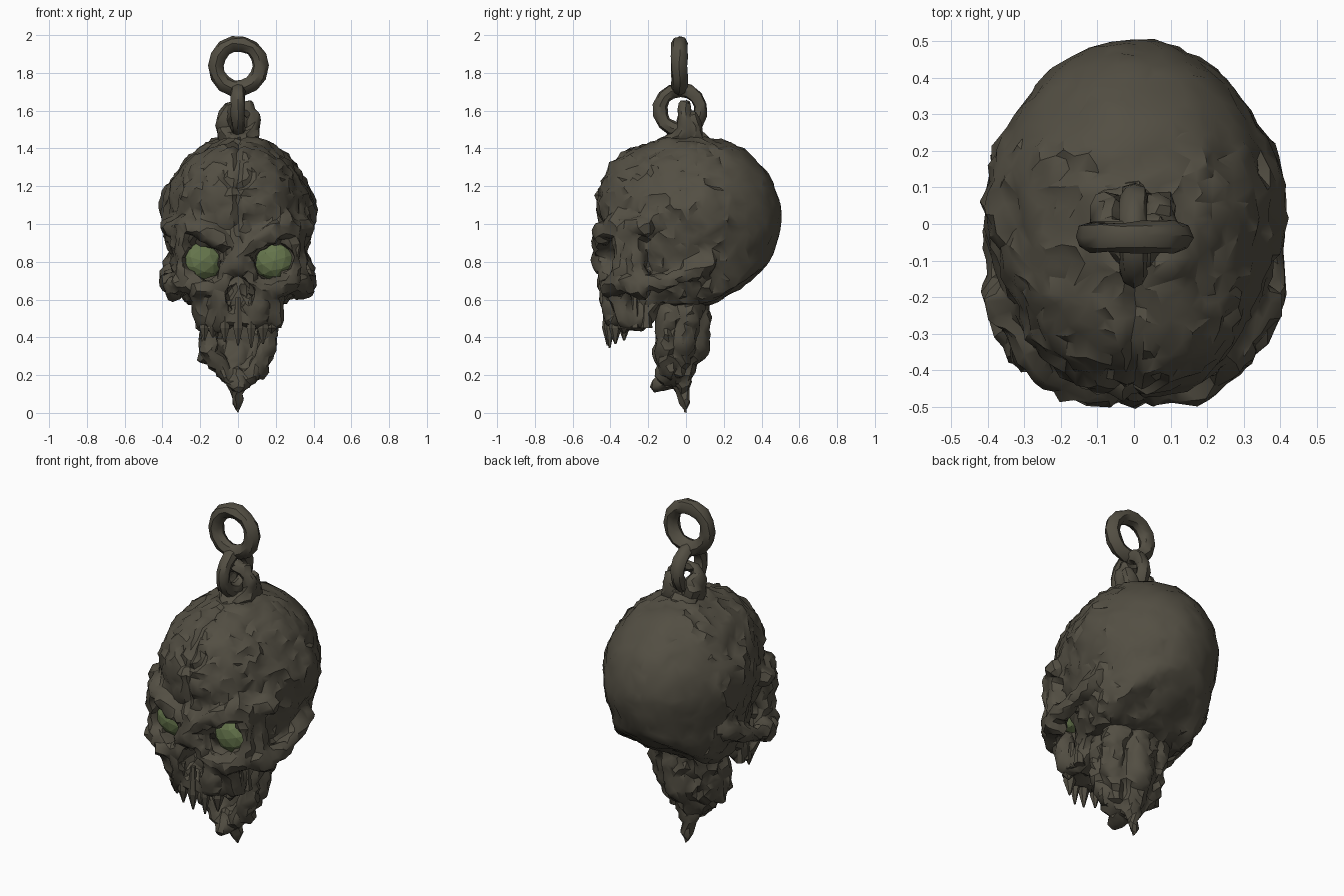
import bpy, bmesh, math, random
from mathutils import Vector, Matrix, noise

if "Cube" in bpy.data.objects:
    bpy.data.objects.remove(bpy.data.objects["Cube"])

random.seed(4)

def material(name, rgb):
    m = bpy.data.materials.new(name)
    m.diffuse_color = (*rgb, 1)
    m.use_nodes = True
    m.node_tree.nodes["Principled BSDF"].inputs["Base Color"].default_value = m.diffuse_color
    return m

IRON = material("dark_bone_iron", (0.086, 0.077, 0.056))
GREEN = material("eye_green", (0.13, 0.178, 0.072))

def make(name, bm, mat=IRON):
    me = bpy.data.meshes.new(name)
    bmesh.ops.recalc_face_normals(bm, faces=bm.faces)
    bm.to_mesh(me)
    bm.free()
    me.materials.append(mat)
    ob = bpy.data.objects.new(name, me)
    bpy.context.collection.objects.link(ob)
    return ob

def apply(ob, kind, **props):
    m = ob.modifiers.new(kind, kind)
    for k, v in props.items():
        setattr(m, k, v)
    bpy.context.view_layer.objects.active = ob
    bpy.ops.object.modifier_apply(modifier=m.name)

def shade(ob, angle=34):
    bpy.ops.object.select_all(action='DESELECT')
    ob.select_set(True)
    bpy.context.view_layer.objects.active = ob
    bpy.ops.object.shade_smooth_by_angle(angle=math.radians(angle))

def ball(bm, loc, rad, rot=0, sub=3):
    mat = Matrix.Translation(loc) @ Matrix.Rotation(rot, 4, 'Y') @ Matrix.Diagonal((*rad, 1))
    return bmesh.ops.create_icosphere(bm, subdivisions=sub, radius=1, matrix=mat)['verts']

def bone(bm, *pts, sides=(1, -1)):
    """Tapered limb: convex hulls joining successive (x, y, z, r) balls."""
    for s in sides:
        for a, b in zip(pts, pts[1:]):
            t = bmesh.new()
            for x, y, z, r in (a, b):
                ball(t, (x * s, y, z), (r, r, r), sub=2)
            res = bmesh.ops.convex_hull(t, input=t.verts)
            bmesh.ops.delete(t, geom=[v for v in t.verts if not v.link_faces], context='VERTS')
            inner = [f for f in t.faces if f in set(res['geom_interior'])]
            bmesh.ops.delete(t, geom=inner, context='FACES')
            me = bpy.data.meshes.new("tmp")
            t.to_mesh(me)
            t.free()
            bm.from_mesh(me)
            bpy.data.meshes.remove(me)

def roughen(ob, amount):
    """Push vertices along their normals: hammered facets, stronger on face and sides."""
    me = ob.data
    moves = []
    for v in me.vertices:
        c, n = v.co, v.normal
        k = 0.45 if c.y > 0.22 else 1.0
        d = amount * k * (0.8 * noise.noise(c * 8) + 0.8 * noise.noise(c * 24 + Vector((5, 1, 3))))
        if abs(c.x) < 0.011 and c.y < -0.15 and c.z > 0.98:     # forehead seam
            d -= 0.015
        r = math.hypot(c.x, c.z - 1.27)                          # round crack on forehead
        if c.y < -0.2 and abs(r - 0.075) < 0.012 and c.z < 1.28:
            d -= 0.015
        moves.append(c + n * d)
    for v, p in zip(me.vertices, moves):
        v.co = p

# --- skull: cranium with a slanted flat underside ---
bm = bmesh.new()
ball(bm, (0, 0.03, 1.03), (0.395, 0.475, 0.445), sub=4)
ball(bm, (0, -0.15, 1.10), (0.34, 0.325, 0.33), sub=4)
for v in ball(bm, (0, 0.04, 1.0), (0.375, 0.435, 0.62), sub=4):
    v.co.z = min(max(v.co.z, 0.575 + 0.7 * max(0, v.co.y - 0.13)), 1.1)
    v.co.y = max(v.co.y, -0.27)
# brows, cheeks, arches, upper jaw
for s in (1, -1):
    ball(bm, (s * 0.33, 0.06, 1.07), (0.08, 0.2, 0.17))          # temple plates
bone(bm, (0.03, -0.45, 0.875, 0.045), (0.17, -0.44, 0.955, 0.05),
     (0.265, -0.37, 1.0, 0.055), (0.35, -0.22, 0.98, 0.055))     # brow
bone(bm, (0.28, -0.355, 0.98, 0.05), (0.295, -0.345, 0.84, 0.04),
     (0.28, -0.355, 0.70, 0.06), (0.20, -0.40, 0.655, 0.05), (0.12, -0.40, 0.67, 0.045))
bone(bm, (0.32, -0.28, 0.95, 0.04), (0.315, -0.26, 0.72, 0.05))  # outer socket wall
bone(bm, (0.285, -0.34, 0.70, 0.06), (0.335, -0.25, 0.65, 0.06))
bone(bm, (0.29, -0.345, 0.69, 0.06), (0.36, -0.21, 0.68, 0.05),
     (0.375, -0.06, 0.71, 0.042), (0.355, 0.12, 0.80, 0.05))     # cheek arch
bone(bm, (0.0, -0.44, 0.92, 0.05), (0.0, -0.455, 0.77, 0.04), sides=(1,))   # nose bridge
bone(bm, (0.04, -0.42, 0.80, 0.05), (0.09, -0.41, 0.66, 0.05), (0.10, -0.385, 0.52, 0.055))
bone(bm, (0.2, -0.35, 0.66, 0.06), (0.18, -0.33, 0.50, 0.055), (0.17, -0.25, 0.48, 0.05))
bone(bm, (0.16, -0.18, 0.62, 0.07), (0.165, -0.21, 0.53, 0.06))
bone(bm, (0.0, -0.39, 0.51, 0.05), (0.12, -0.37, 0.49, 0.055))
bone(bm, (0.0, -0.28, 0.66, 0.08), (0.10, -0.28, 0.53, 0.08))    # palate
skull = make("skull", bm)
apply(skull, 'REMESH', mode='VOXEL', voxel_size=0.017)

# eye sockets and nose hole
bm = bmesh.new()
for s in (1, -1):
    ball(bm, (s * 0.19, -0.46, 0.81), (0.115, 0.2, 0.09), rot=-s * 0.35)
    ball(bm, (s * 0.036, -0.47, 0.64), (0.04, 0.15, 0.085), rot=-s * 0.25)
cutter = make("socket_cutter", bm)
cutter.hide_render = True
apply(cutter, 'REMESH', mode='VOXEL', voxel_size=0.015)
apply(skull, 'BOOLEAN', operation='DIFFERENCE', object=cutter, solver='EXACT')
bpy.data.objects.remove(cutter)
roughen(skull, 0.021)
apply(skull, 'DECIMATE', ratio=0.14)
shade(skull)

# --- glowing eyes set in the sockets ---
for s, side in ((1, "left"), (-1, "right")):
    bm = bmesh.new()
    ball(bm, (s * 0.19, -0.315, 0.805), (0.108, 0.07, 0.10), rot=-s * 0.3, sub=2)
    make("eye_" + side, bm, GREEN)

# --- neck stump and rear jaw tapering to a point ---
bm = bmesh.new()
bone(bm, (0.13, 0.03, 0.64, 0.085), (0.14, -0.01, 0.38, 0.065),
     (0.09, -0.05, 0.25, 0.055), (0.02, -0.1, 0.17, 0.045))
bone(bm, (0.0, 0.02, 0.64, 0.11), (0.0, 0.02, 0.38, 0.11),
     (0.0, -0.03, 0.2, 0.06), (0.0, -0.005, 0.012, 0.012), sides=(1,))
bone(bm, (0.15, -0.1, 0.55, 0.06), (0.155, -0.11, 0.34, 0.05), (0.07, -0.12, 0.2, 0.04))
bone(bm, (0.0, -0.1, 0.2, 0.045), (0.0, -0.145, 0.145, 0.04), sides=(1,))
bone(bm, (-0.17, -0.06, 0.4, 0.04), (-0.185, -0.06, 0.28, 0.025), sides=(1,))
bone(bm, (0.14, -0.08, 0.28, 0.04), (0.13, -0.08, 0.19, 0.015), sides=(1,))
neck = make("neck_stump", bm)
apply(neck, 'REMESH', mode='VOXEL', voxel_size=0.013)
roughen(neck, 0.024)
apply(neck, 'DECIMATE', ratio=0.12)
low = min(v.co.z for v in neck.data.vertices)
for v in neck.data.vertices:                                     # rest the tip on z = 0
    v.co.z -= low * max(0, 1 - v.co.z / 0.4)
shade(neck)

# --- teeth: jagged fangs around the jaw arc ---
bm = bmesh.new()
for i in range(11):
    a = math.radians(-100 + 20 * i)
    x, y = 0.205 * math.sin(a), -0.24 - 0.175 * math.cos(a)
    tip = 0.33 + 0.1 * (1 - math.cos(a)) + random.uniform(0, 0.05)
    r = random.uniform(0.027, 0.035)
    for z0, z1, r0, r1 in ((0.45, 0.61, r, 0.014), (tip, 0.45, 0.005, r)):
        bmesh.ops.create_cone(bm, cap_ends=True, segments=6, radius1=r0, radius2=r1, depth=z1 - z0,
                              matrix=Matrix.Translation((x, y, (z0 + z1) / 2)))
make("teeth", bm)

# --- hanging bracket on the crown ---
bm = bmesh.new()
bone(bm, (0.07, -0.01, 1.45, 0.045), (0.078, -0.01, 1.56, 0.032),
     (0.055, -0.01, 1.62, 0.03), (0.0, -0.01, 1.625, 0.032))
bone(bm, (0.07, 0.06, 1.46, 0.04), (0.07, 0.03, 1.55, 0.04))
bone(bm, (0.0, 0.09, 1.45, 0.04), (0.07, -0.02, 1.47, 0.045), (0.0, -0.10, 1.43, 0.04))
bracket = make("hanging_bracket", bm)
apply(bracket, 'REMESH', mode='VOXEL', voxel_size=0.012)
roughen(bracket, 0.018)
apply(bracket, 'DECIMATE', ratio=0.1)
shade(bracket)

# --- two chain links ---
def link(name, loc, major, minor, rot):
    bpy.ops.mesh.primitive_torus_add(major_segments=14, minor_segments=8, major_radius=major,
                                     minor_radius=minor, location=loc, rotation=rot)
    ob = bpy.context.object
    ob.name = name
    ob.data.materials.append(IRON)
    for v in ob.data.vertices:
        v.co += Vector([random.uniform(-0.004, 0.004) for _ in range(3)])
    shade(ob, 40)

link("upper_link", (0, -0.035, 1.837), 0.120, 0.042, (math.pi / 2, 0, 0))
link("lower_link", (0, -0.03, 1.605), 0.108, 0.038, (0, math.pi / 2, 0))
